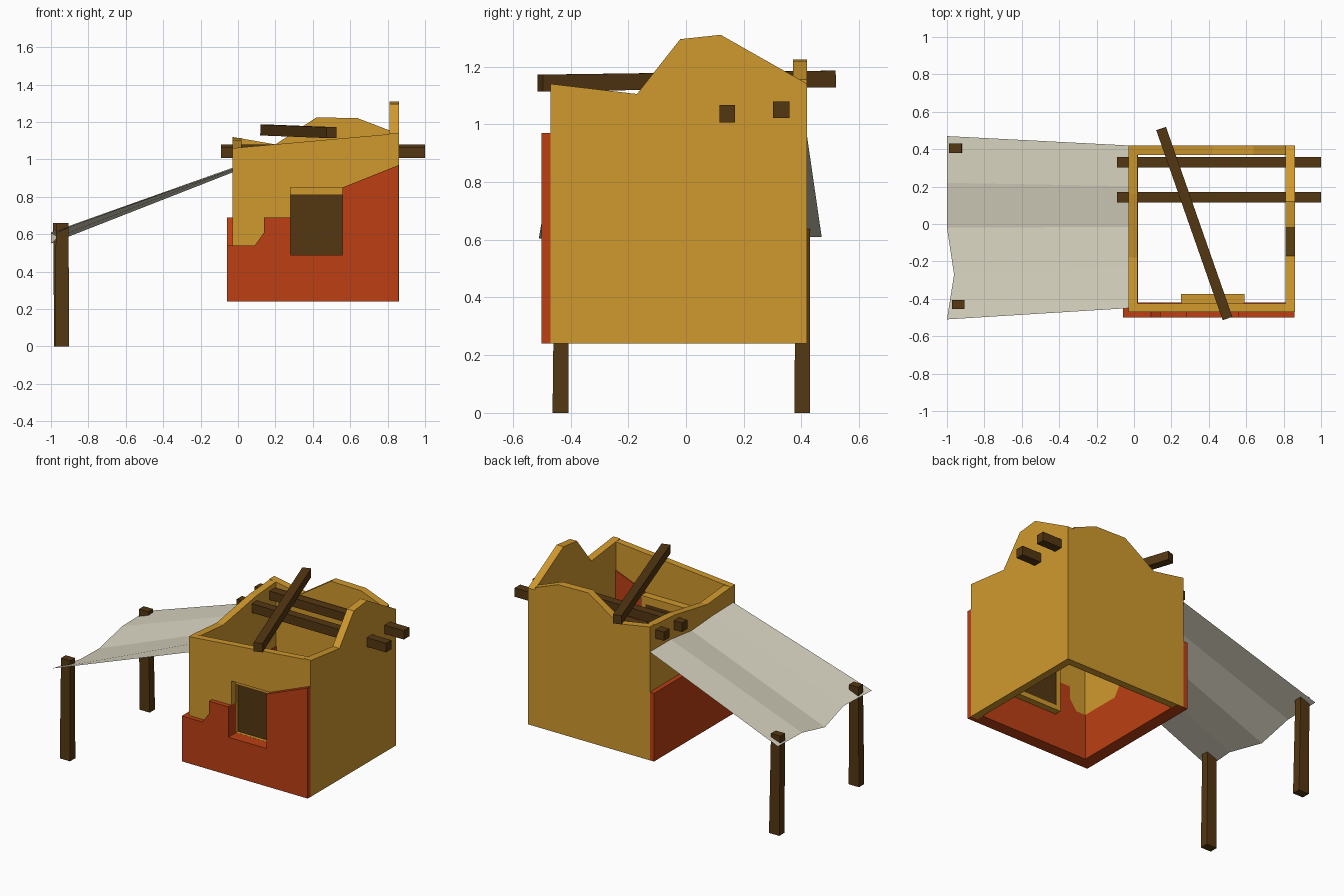
import bpy, bmesh, math
from mathutils import Vector

if "Cube" in bpy.data.objects:
    bpy.data.objects.remove(bpy.data.objects["Cube"])


def material(name, rgb):
    m = bpy.data.materials.new(name)
    lin = [((c / 255 + 0.055) / 1.055) ** 2.4 for c in rgb]
    m.diffuse_color = (*lin, 1)
    m.use_nodes = True
    m.node_tree.nodes["Principled BSDF"].inputs["Base Color"].default_value = m.diffuse_color
    return m


YELLOW = material("ochre plaster", (208, 153, 46))
RED = material("red brick", (188, 63, 20))
WOOD = material("dark wood", (84, 55, 18))
CLOTH = material("pale cloth", (216, 211, 192))


def finish(name, bm, mat):
    bmesh.ops.recalc_face_normals(bm, faces=bm.faces)
    me = bpy.data.meshes.new(name)
    bm.to_mesh(me)
    bm.free()
    me.materials.append(mat)
    ob = bpy.data.objects.new(name, me)
    bpy.context.collection.objects.link(ob)
    return ob


def slab(name, profile, axis, lo, hi, mat):
    """Extrude a (horizontal, z) outline along axis x or y from lo to hi."""
    bm = bmesh.new()
    place = (lambda h, z, t: (t, h, z)) if axis == "x" else (lambda h, z, t: (h, t, z))
    face = bm.faces.new([bm.verts.new(place(h, z, lo)) for h, z in profile])
    ext = bmesh.ops.extrude_face_region(bm, geom=[face])
    vs = [g for g in ext["geom"] if isinstance(g, bmesh.types.BMVert)]
    bmesh.ops.translate(bm, verts=vs, vec=place(0, 0, hi - lo) if axis == "y" else (hi - lo, 0, 0))
    return finish(name, bm, mat)


def rect(a, b, z0, z1):
    return [(a, z0), (b, z0), (b, z1), (a, z1)]


def beam(name, a, b, w, h, taper=1.0):
    """Square timber between two points, with a slightly narrowed end."""
    a, b = Vector(a), Vector(b)
    d = (b - a).normalized()
    side = d.cross(Vector((0, 0, 1))) if abs(d.z) < 0.9 else Vector((1, 0, 0))
    side.normalize()
    up = side.cross(d)
    bm = bmesh.new()
    rings = []
    for p, s in ((a, 1.0), (b, taper)):
        rings.append([bm.verts.new(p + side * w / 2 * s * i + up * h / 2 * s * j)
                      for i, j in ((-1, -1), (1, -1), (1, 1), (-1, 1))])
    bm.faces.new(rings[0])
    bm.faces.new(rings[1])
    for i in range(4):
        k = (i + 1) % 4
        bm.faces.new((rings[0][i], rings[0][k], rings[1][k], rings[1][i]))
    return finish(name, bm, WOOD)


B = 0.24  # underside of the house

# Plaster walls with broken tops
slab("right_wall", [(-0.47, B), (0.42, B), (0.42, 1.14), (0.12, 1.31),
                    (-0.02, 1.295), (-0.17, 1.105), (-0.47, 1.14)], "x", 0.81, 0.86, YELLOW)
slab("back_wall", [(-0.03, B), (0.81, B), (0.81, 1.155), (0.64, 1.22), (0.42, 1.225),
                   (0.20, 1.08), (-0.03, 1.12)], "y", 0.37, 0.42, YELLOW)
step = [(-0.03, 0.54), (0.09, 0.54), (0.14, 0.61), (0.14, 0.69), (0.28, 0.69)]
slab("front_wall", step + [(0.28, 0.85), (0.56, 0.85), (0.81, 0.95), (0.81, 1.135),
                           (-0.03, 1.06)], "y", -0.47, -0.425, YELLOW)
slab("left_wall", [(-0.425, 0.54), (-0.15, 0.54), (-0.05, 0.69), (0.37, 0.69), (0.37, 1.115),
                   (0.16, 1.10), (-0.18, 1.04), (-0.425, 1.06)], "x", -0.03, 0.02, YELLOW)

# Exposed red brick, full wall thickness
slab("front_brick", [(-0.06, B), (0.859, B), (0.859, 0.97), (0.56, 0.85), (0.56, 0.49),
                     (0.28, 0.49), (0.28, 0.69), (0.14, 0.69), (0.14, 0.61), (0.09, 0.54),
                     (-0.06, 0.54)], "y", -0.50, -0.42, RED)
slab("left_brick", [(-0.42, B), (0.419, B), (0.419, 0.69), (-0.05, 0.69), (-0.15, 0.54),
                    (-0.42, 0.54)], "x", -0.06, 0.022, RED)

# Window frame and shutter
slab("window_lintel", rect(0.25, 0.59, 0.81, 0.86), "y", -0.424, -0.375, YELLOW)
slab("window_sill", rect(0.25, 0.59, 0.46, 0.49), "y", -0.419, -0.375, YELLOW)
for side, x in (("left", 0.25), ("right", 0.56)):
    slab(side + "_window_jamb", rect(x, x + 0.03, 0.49, 0.81), "y", -0.419, -0.375, YELLOW)
slab("window_shutter", rect(0.28, 0.56, 0.49, 0.81), "y", -0.40, -0.38, WOOD)

# Roof beams, one fallen across the top
beam("back_roof_beam", (-0.09, 0.33, 1.05), (1.0, 0.33, 1.05), 0.058, 0.058)
beam("middle_roof_beam", (-0.09, 0.143, 1.037), (1.0, 0.143, 1.037), 0.055, 0.06)
beam("fallen_beam", (0.145, 0.51, 1.157), (0.50, -0.505, 1.143), 0.055, 0.058)

# Canopy posts
beam("back_post", (-0.945, 0.403, 0), (-0.955, 0.405, 0.66), 0.075, 0.055, 0.9)
beam("front_post", (-0.94, -0.435, 0), (-0.94, -0.43, 0.66), 0.075, 0.055, 0.9)

# Sagging cloth canopy
outer = [(-1.0, -0.51, 0.605), (-0.962, -0.27, 0.585), (-1.0, -0.02, 0.55),
         (-1.0, 0.22, 0.605), (-1.0, 0.47, 0.61)]
inner = [(-0.03, -0.45 + 0.2175 * i, z) for i, z in enumerate((0.95, 0.945, 0.93, 0.955, 0.955))]
bm = bmesh.new()
vo = [bm.verts.new(p) for p in outer]
vi = [bm.verts.new(p) for p in inner]
for i in range(4):
    bm.faces.new((vo[i], vi[i], vi[i + 1], vo[i + 1]))
finish("canopy", bm, CLOTH)
